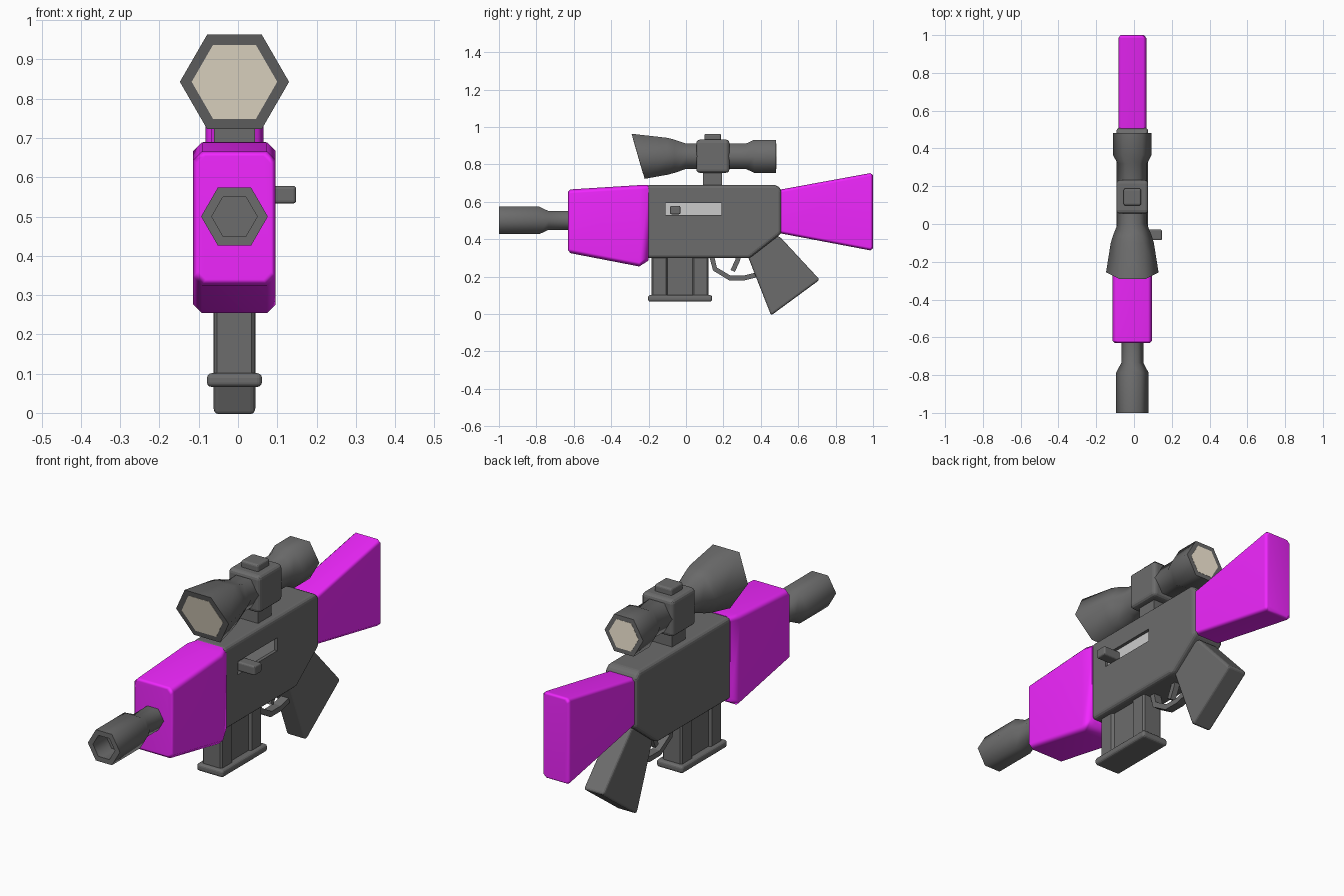
import bpy, bmesh, math
from mathutils import Vector

if "Cube" in bpy.data.objects:
    bpy.data.objects.remove(bpy.data.objects["Cube"])

CX = -0.009  # the gun's mid plane; the bolt handle widens the +x side


def material(name, rgb):
    m = bpy.data.materials.new(name)
    m.diffuse_color = (*rgb, 1)
    m.use_nodes = True
    m.node_tree.nodes["Principled BSDF"].inputs["Base Color"].default_value = m.diffuse_color
    return m


PINK = material("pink", (0.88, 0.02, 1.0))
GLASS = material("lens", (0.95, 0.86, 0.70))
STEEL = material("steel", (0.52, 0.52, 0.52))
DARK = material("dark_grey", (0.15, 0.15, 0.15))


def loft(name, rings, mat=DARK, bevel=0.0, smooth=0):
    """Skin a list of equal-length point rings and cap both ends."""
    bm = bmesh.new()
    loops = [[bm.verts.new(p) for p in r] for r in rings]
    n = len(loops[0])
    for a, b in zip(loops, loops[1:]):
        for i in range(n):
            bm.faces.new((a[i], a[(i + 1) % n], b[(i + 1) % n], b[i]))
    bm.faces.new(loops[0])
    bm.faces.new(loops[-1])
    bmesh.ops.recalc_face_normals(bm, faces=bm.faces)
    me = bpy.data.meshes.new(name)
    bm.to_mesh(me)
    bm.free()
    me.materials.append(mat)
    ob = bpy.data.objects.new(name, me)
    bpy.context.collection.objects.link(ob)
    if bevel:
        b = ob.modifiers.new("bevel", 'BEVEL')
        b.width, b.segments, b.limit_method = bevel, 3, 'ANGLE'
        b.angle_limit = math.radians(30)
    if smooth:
        bpy.ops.object.select_all(action='DESELECT')
        ob.select_set(True)
        bpy.context.view_layer.objects.active = ob
        bpy.ops.object.shade_smooth_by_angle(angle=math.radians(smooth))
    return ob


def prism(name, profile, half, bevel=0.0, mat=DARK, x=CX):
    """Side profile of (y, z) points, extruded across x."""
    return loft(name, [[(x + s * half, y, z) for y, z in profile] for s in (-1, 1)], mat, bevel)


def box(name, y0, y1, z0, z1, half, bevel=0.0, mat=DARK, x=CX):
    return prism(name, [(y0, z0), (y1, z0), (y1, z1), (y0, z1)], half, bevel, mat, x)


def strip(name, path, t, half):
    """Thin flat band along a side-view path."""
    pts = [Vector(p) for p in path]
    left, right = [], []
    for i, p in enumerate(pts):
        d = (pts[min(i + 1, len(pts) - 1)] - pts[max(i - 1, 0)]).normalized()
        nrm = Vector((-d.y, d.x)) * t / 2
        left.append(p + nrm)
        right.append(p - nrm)
    return prism(name, left + right[::-1], half)


def hexring(y, r, z, tilt=0.0):
    """Hexagon across the y axis, optionally leaning forward at the top."""
    ring = []
    for k in range(6):
        a = math.radians(60 * k)
        dz = r * math.sin(a)
        ring.append((CX + r * math.cos(a), y - tilt * dz, z + dz))
    return ring


def octring(y, w, z0, z1, c):
    """Rectangle with chamfered corners across the y axis."""
    return [(CX + x, y, z) for x, z in (
        (-w, z0 + c), (-w + c, z0), (w - c, z0), (w, z0 + c),
        (w, z1 - c), (w - c, z1), (-w + c, z1), (-w, z1 - c))]


def soft_loft(name, rings, mat):
    """Chamfered loft whose large faces stay flat while the chamfers blend."""
    ob = loft(name, rings, mat, smooth=62)
    ob.modifiers.new("weighted", 'WEIGHTED_NORMAL').keep_sharp = True
    return ob


# barrel with hollow muzzle
loft("barrel", [hexring(y, r, 0.5) for y, r in (
    (-0.90, 0.058), (-1.0, 0.058), (-1.0, 0.085), (-0.785, 0.085),
    (-0.735, 0.058), (-0.6, 0.058))], smooth=65)

# pink handguard and stock
soft_loft("handguard", [octring(*s) for s in (
    (-0.63, 0.093, 0.340, 0.654, 0.02), (-0.618, 0.105, 0.325, 0.666, 0.022),
    (-0.25, 0.105, 0.254, 0.689, 0.022), (-0.2, 0.087, 0.286, 0.69, 0.02))], PINK)
soft_loft("stock", [octring(*s) for s in (
    (0.48, 0.074, 0.436, 0.660, 0.016), (0.51, 0.074, 0.430, 0.666, 0.016),
    (0.985, 0.074, 0.340, 0.753, 0.016), (1.0, 0.062, 0.350, 0.743, 0.014))], PINK)

# receiver with a bolt slot cut in the right side
receiver = prism("receiver", [
    (-0.21, 0.298), (0.34, 0.298), (0.51, 0.43), (0.51, 0.665), (0.485, 0.69), (-0.21, 0.69)],
    0.084, 0.018)
cutter = box("slot_cutter", -0.11, 0.19, 0.53, 0.592, 0.02, x=0.075)
cutter.hide_render = True
cutter.display_type = 'WIRE'
cut = receiver.modifiers.new("slot", 'BOOLEAN')
cut.operation, cut.object, cut.solver = 'DIFFERENCE', cutter, 'EXACT'
box("slot_plate", -0.11, 0.19, 0.53, 0.592, 0.004, mat=STEEL, x=0.056)
box("bolt_handle", -0.085, -0.03, 0.533, 0.578, 0.05, 0.008, x=0.098)

# magazine with a shallow groove down each side, and its base plate
mag = [(-0.185, 0.044), (-0.177, 0.052), (-0.108, 0.052), (-0.1, 0.04),
       (0.035, 0.04), (0.043, 0.052), (0.112, 0.052), (0.12, 0.044)]
outline = [(CX + x, y) for y, x in mag] + [(CX - x, y) for y, x in reversed(mag)]
loft("magazine", [[(x, y, z) for x, y in outline] for z in (0.08, 0.32)])
box("magazine_base", -0.203, 0.14, 0.066, 0.101, 0.07, 0.012)

# grip, trigger and trigger guard
prism("grip", [(0.33, 0.31), (0.455, -0.008), (0.715, 0.183), (0.50, 0.415), (0.40, 0.42)],
      0.053, 0.012)
strip("trigger", [(0.285, 0.32), (0.275, 0.285), (0.25, 0.23)], 0.025, 0.014)
strip("trigger_guard", [(0.137, 0.31), (0.155, 0.24), (0.235, 0.192), (0.31, 0.192),
                        (0.40, 0.215)], 0.026, 0.02)

# scope tube with slanted front rim
Z = 0.843
T = 0.29
loft("scope_tube", [hexring(y, r, Z, t) for y, r, t in (
    (-0.249, 0.109, T), (-0.256, 0.109, T), (-0.256, 0.139, T), (-0.10, 0.114, 0),
    (-0.06, 0.102, 0), (0.0, 0.078, 0), (0.32, 0.078, 0), (0.365, 0.102, 0),
    (0.482, 0.102, 0), (0.482, 0.078, 0), (0.475, 0.078, 0))], smooth=65)
loft("front_lens", [hexring(y, 0.109, Z, T) for y in (-0.257, -0.24)], GLASS)
loft("rear_lens", [hexring(y, 0.078, Z) for y in (0.483, 0.465)], GLASS)

# scope mount
box("mount_block", 0.055, 0.232, 0.755, 0.932, 0.084, 0.018)
box("mount_knob", 0.098, 0.188, 0.92, 0.963, 0.046, 0.01)
box("mount_post", 0.09, 0.192, 0.67, 0.77, 0.052)
